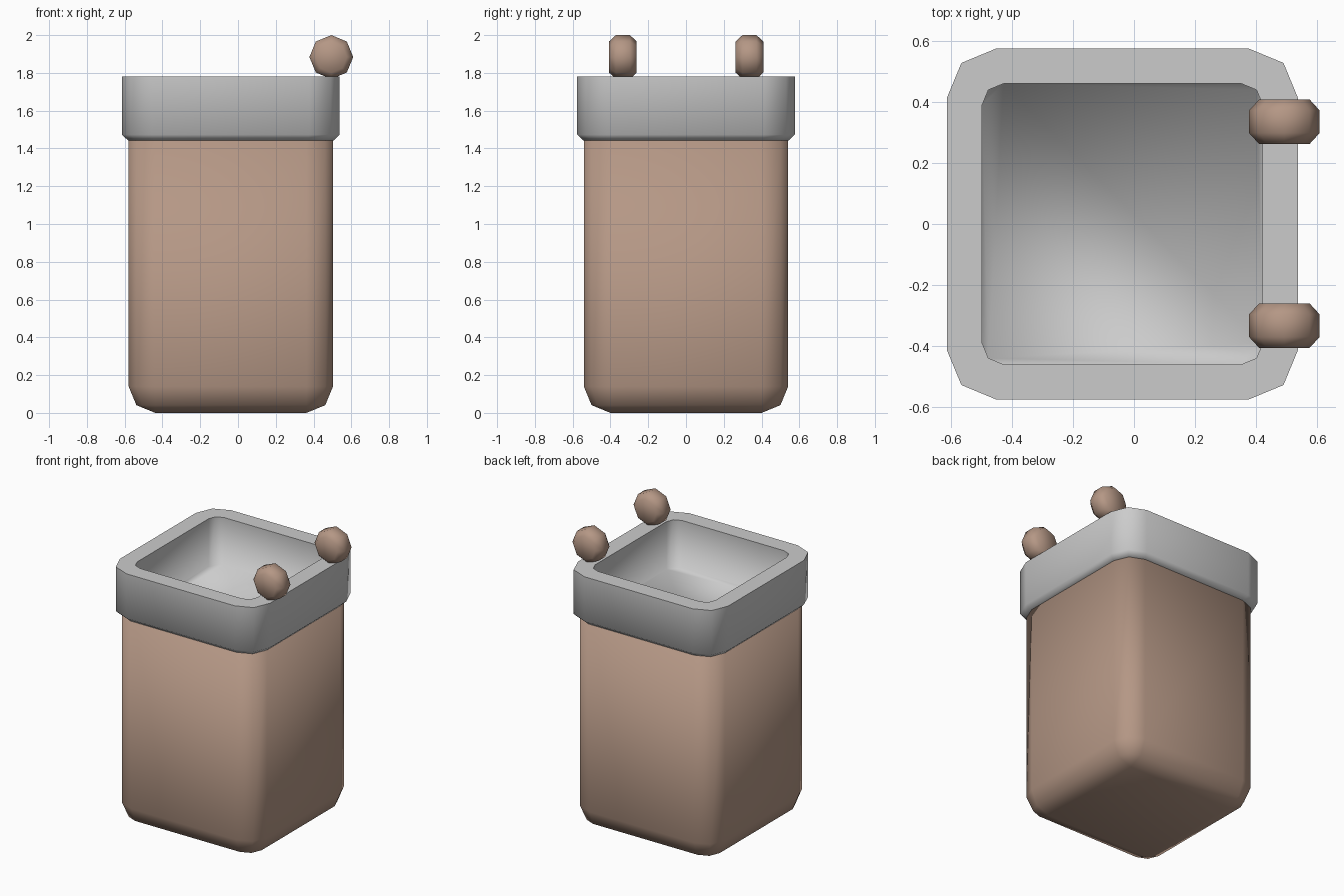
import bpy, bmesh, math

old = bpy.data.objects.get("Cube")
if old:
    bpy.data.objects.remove(old, do_unlink=True)

CENTRE_X = -0.038


def material(name, rgb):
    m = bpy.data.materials.new(name)
    m.use_nodes = True
    m.diffuse_color = (*rgb, 1)
    m.node_tree.nodes["Principled BSDF"].inputs["Base Color"].default_value = (*rgb, 1)
    return m


brown = material("warm brown", (0.46, 0.31, 0.235))
grey = material("light grey", (0.6, 0.6, 0.6))


def rounded_square(half, radius, z):
    """Square outline whose corners are rounded in two steps."""
    points = []
    for corner in range(4):
        middle = math.radians(45 + 90 * corner)
        c = (half - radius) * math.sqrt(2)
        for step in (-1, 0, 1):
            a = middle + step * math.pi / 4
            points.append((c * math.cos(middle) + radius * math.cos(a),
                           c * math.sin(middle) + radius * math.sin(a), z))
    return points


def loft(name, rings, mat, location, cap_start=True, cap_end=True):
    """Skin a stack of rings with quads and smooth it."""
    bm = bmesh.new()
    loops = [[bm.verts.new(p) for p in ring] for ring in rings]
    for low, high in zip(loops, loops[1:]):
        n = len(low)
        for i in range(n):
            j = (i + 1) % n
            bm.faces.new((low[i], low[j], high[j], high[i]))
    if cap_start:
        bm.faces.new(loops[0][::-1])
    if cap_end:
        bm.faces.new(loops[-1])
    bmesh.ops.remove_doubles(bm, verts=bm.verts[:], dist=0.0005)
    for f in bm.faces:
        f.smooth = True
    # keep the flat lip crisp
    for e in bm.edges:
        level = [abs(f.normal.z) for f in e.link_faces]
        if name == "rim" and len(level) == 2:
            bm.normal_update()
            level = [f.normal.z > 0.99 for f in e.link_faces]
            e.smooth = level[0] == level[1]
    mesh = bpy.data.meshes.new(name)
    bm.to_mesh(mesh)
    bm.free()
    mesh.materials.append(mat)
    obj = bpy.data.objects.new(name, mesh)
    obj.location = location
    bpy.context.collection.objects.link(obj)
    return obj


# Tall container with rounded base
loft("body", [rounded_square(h, r, z) for h, r, z in (
    (0.40, 0.0, 0.0), (0.50, 0.10, 0.041), (0.541, 0.14, 0.14), (0.541, 0.14, 1.445))],
    brown, (CENTRE_X, 0, 0))

# Collar around the top, with flat lip
loft("rim", [rounded_square(h, r, z) for h, r, z in (
    (0.53, 0.13, 1.443), (0.545, 0.14, 1.443), (0.576, 0.16, 1.473),
    (0.576, 0.16, 1.78), (0.461, 0.07, 1.78))],
    grey, (CENTRE_X, 0, 0), cap_start=False, cap_end=False)

# Recess inside the collar
loft("recess", [rounded_square(0.461, 0.07, z) for z in (1.78, 1.45)][::1],
     grey, (CENTRE_X, 0, 0), cap_start=False)
recess = bpy.data.objects["recess"].data
recess_bm = bmesh.new()
recess_bm.from_mesh(recess)
for f in recess_bm.faces:
    inward = -f.normal.dot(f.calc_center_median()) if abs(f.normal.z) < 0.5 else f.normal.z
    if inward < 0:
        f.normal_flip()
recess_bm.to_mesh(recess)
recess_bm.free()


# Faceted knobs on the left edge of the rim
def octagon(radius, y):
    return [(radius * math.sin(i * math.pi / 4), y, radius * math.cos(i * math.pi / 4))
            for i in range(8)]


for name, y in (("front_knob", -0.334), ("back_knob", 0.336)):
    loft(name, [octagon(r, d) for r, d in (
        (0.083, -0.073), (0.116, -0.037), (0.116, 0.037), (0.083, 0.073))],
        brown, (0.494, y, 1.884))
